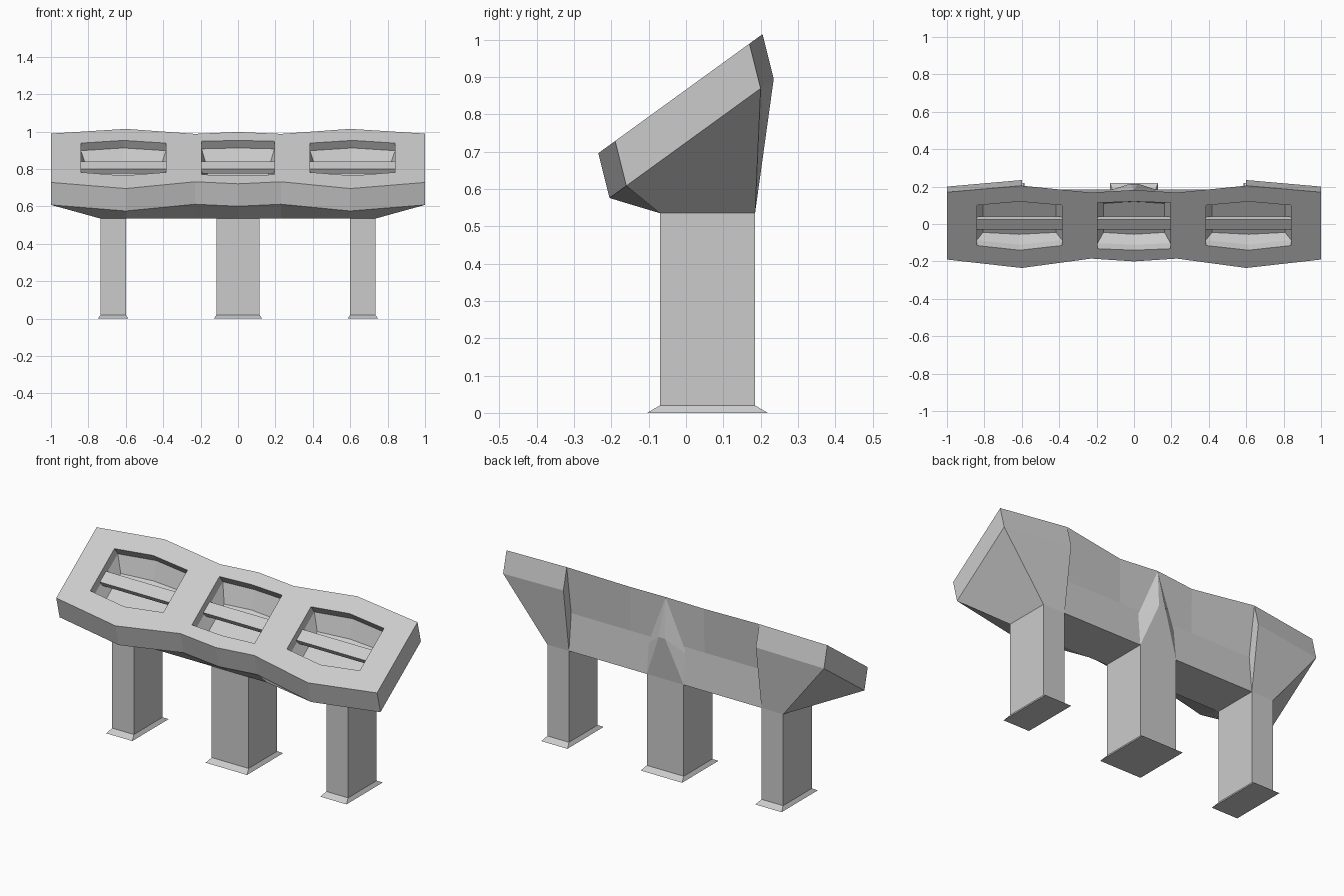
import bpy, bmesh
from mathutils import Vector

if "Cube" in bpy.data.objects:
    bpy.data.objects.remove(bpy.data.objects["Cube"])

BOTTOM, LEG_F, LEG_B = 0.535, -0.07, 0.185   # body underside height, leg front and back


def top_z(y):
    return 0.866 + 0.725 * y


def make(name, bm):
    bmesh.ops.remove_doubles(bm, verts=bm.verts, dist=1e-5)
    bmesh.ops.dissolve_degenerate(bm, edges=bm.edges, dist=1e-5)
    bmesh.ops.recalc_face_normals(bm, faces=bm.faces)
    me = bpy.data.meshes.new(name)
    bm.to_mesh(me)
    bm.free()
    ob = bpy.data.objects.new(name, me)
    bpy.context.collection.objects.link(ob)
    return ob


def loft(name, rings, caps=None):
    bm = bmesh.new()
    loops = [[bm.verts.new(p) for p in r] for r in rings]
    n = len(loops[0])
    for a, b in zip(loops, loops[1:]):
        for i in range(n):
            j = (i + 1) % n
            quad = (a[i], a[j], b[j], b[i])
            if all((v.co - w.co).length < 1e-6 for v, w in ((a[i], b[i]), (a[j], b[j]))):
                continue
            # triangles avoid collapsed quads where one side coincides
            if (a[i].co - b[i].co).length < 1e-6:
                quad = (a[i], a[j], b[j])
            elif (a[j].co - b[j].co).length < 1e-6:
                quad = (a[i], a[j], b[i])
            bm.faces.new(quad)
    for loop in (loops[0], loops[-1]):
        for cap in caps or [range(n)]:
            bm.faces.new([loop[i] for i in cap])
    return make(name, bm)


def section(x, yf, yb, folded, base_x=None):
    """Console cross-section: front lip, underside, back, top edge."""
    bx = x if base_x is None else base_x
    ft, bt = Vector((x, yf, top_z(yf))), Vector((x, yb, top_z(yb)))
    lip = Vector((0, 0.03, -0.12))
    back = Vector((x, 0.165, 0.74)) if folded else bt + lip
    return [ft, ft + lip, Vector((bx, LEG_F, BOTTOM)),
            Vector((bx, LEG_B, BOTTOM)), back, bt]


def flip(ring):
    return [Vector((-p.x, p.y, p.z)) for p in ring]


# console body, half sections mirrored
half = [section(1, -0.19, 0.17, False, 0.735),
        section(0.6, -0.235, 0.205, False),
        section(0.6, -0.235, 0.205, True),
        section(0.23, -0.185, 0.168, True)]
middle = section(0, -0.20, 0.182, True)
body = loft("console_body", half + [middle] + [flip(r) for r in reversed(half)],
            caps=[(0, 1, 4, 5), (1, 2, 3, 4)])

# window recesses with a bar across each
NORMAL = Vector((0, -0.587, 0.81))
windows = [("left", -0.6125, 0.2275, 0.025), ("centre", 0, 0.195, 0.008),
           ("right", 0.6125, 0.2275, 0.025)]
for side, cx, w, bend in windows:
    outline = [(-w, -0.14 + bend), (0, -0.14), (w, -0.14 + bend),
               (w, 0.12 - bend * 0.8), (0, 0.12), (-w, 0.12 - bend * 0.8)]
    rim = [Vector((cx + x, y, top_z(y))) for x, y in outline]
    k = (w - 0.032) / w
    floor = [Vector((cx + x * k, y, z)) for (x, _), (y, z) in zip(
        outline, [(-0.045, 0.69), (-0.055, 0.683), (-0.045, 0.69),
                  (0.11, 0.803), (0.12, 0.81), (0.11, 0.803)])]
    cutter = loft("recess_cutter_" + side,
                  [[p + NORMAL * 0.03 for p in rim], [p - NORMAL * 0.05 for p in rim], floor])
    cutter.hide_render = True
    mod = body.modifiers.new("recess_" + side, 'BOOLEAN')
    mod.operation, mod.solver, mod.object = 'DIFFERENCE', 'EXACT', cutter
    bpy.context.view_layer.objects.active = body
    bpy.ops.object.modifier_apply(modifier=mod.name)
    bpy.data.objects.remove(cutter)

    bar = [(-0.03, 0.80), (0.025, 0.84), (0.04, 0.815), (-0.015, 0.775)]
    loft("window_bar_" + side,
         [[Vector((cx + s * w, y, z)) for y, z in bar] for s in (-1, 1)])

# pointed rib on the back, above the centre leg
bm = bmesh.new()
bm.verts.new((0, 0.182, 0.996))
bm.verts.new((0, 0.14, 0.75))
for s in (-1, 1):
    for p in [(0.02, 0.215, 0.78), (0.12, 0.165, 0.70), (0.115, LEG_B, BOTTOM)]:
        bm.verts.new((s * p[0], p[1], p[2]))
hull = bmesh.ops.convex_hull(bm, input=bm.verts)
make("back_rib", bm)

# legs with flared feet
for side, x0, x1 in [("left", -0.735, -0.6), ("centre", -0.115, 0.115), ("right", 0.6, 0.735)]:
    rings = []
    for z, fx, fy in [(0, 0.014, 0.034), (0.02, 0, 0), (BOTTOM + 0.005, 0, 0)]:
        rings.append([Vector((x, y, z)) for x, y in [
            (x0 - fx, LEG_F - fy), (x1 + fx, LEG_F - fy),
            (x1 + fx, LEG_B + fy), (x0 - fx, LEG_B + fy)]])
    loft("leg_" + side, rings)
